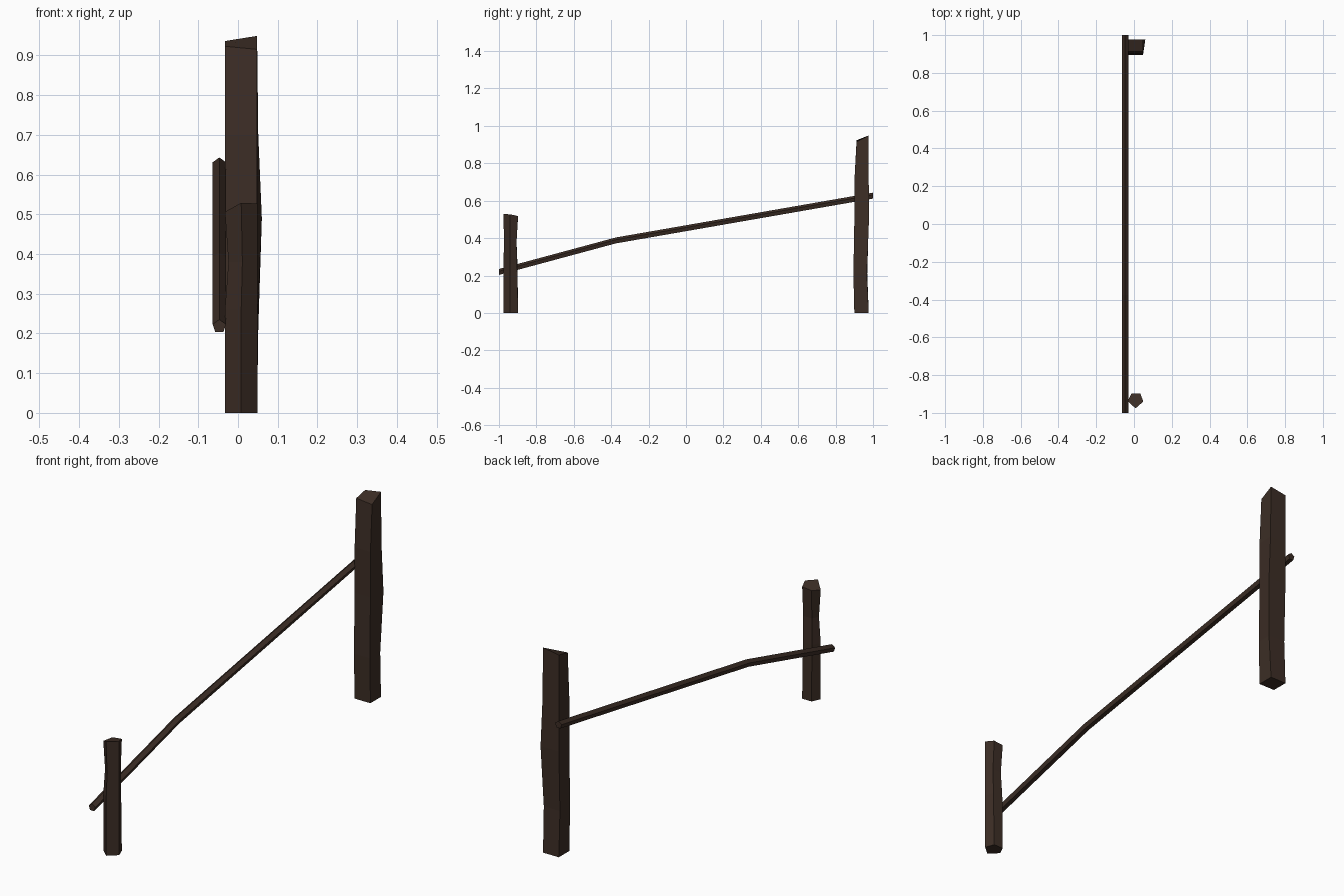
import bpy, bmesh, math

if "Cube" in bpy.data.objects:
    bpy.data.objects.remove(bpy.data.objects["Cube"])

wood = bpy.data.materials.new("dark_brown_wood")
wood.diffuse_color = (0.046, 0.027, 0.019, 1)
wood.use_nodes = True
wood.node_tree.nodes["Principled BSDF"].inputs["Base Color"].default_value = wood.diffuse_color


def loft(name, rings):
    """Skin a list of point rings into a closed flat-shaded solid."""
    bm = bmesh.new()
    loops = [[bm.verts.new(p) for p in ring] for ring in rings]
    n = len(loops[0])
    for a, b in zip(loops, loops[1:]):
        for i in range(n):
            j = (i + 1) % n
            bm.faces.new((a[i], a[j], b[j], b[i]))
    bm.faces.new(loops[0])
    bm.faces.new(loops[-1])
    bmesh.ops.recalc_face_normals(bm, faces=bm.faces)
    mesh = bpy.data.meshes.new(name)
    bm.to_mesh(mesh)
    bm.free()
    mesh.materials.append(wood)
    obj = bpy.data.objects.new(name, mesh)
    bpy.context.collection.objects.link(obj)


def post(name, outline, levels):
    """Levels: (corner heights, corner offsets {corner: (dx, dy)})."""
    rings = []
    for heights, shift in levels:
        if not isinstance(heights, tuple):
            heights = (heights,) * len(outline)
        rings.append([(x + shift.get(i, (0, 0))[0], y + shift.get(i, (0, 0))[1], z)
                      for i, ((x, y), z) in enumerate(zip(outline, heights))])
    loft(name, rings)


# Tall four-sided post, bulging at the back right corner, slanted top
post("tall_post",
     [(-0.033, 0.90), (0.048, 0.90), (0.048, 0.977), (-0.033, 0.977)],
     [(0, {}),
      (0.21, {0: (0, -0.005), 1: (0, -0.005), 2: (0.003, -0.01), 3: (0, -0.008)}),
      (0.49, {2: (0.012, 0.001)}),
      (0.70, {2: (0.003, 0)}),
      ((0.923, 0.915, 0.949, 0.936), {0: (0, 0.012), 1: (0, 0.012)})])

# Short five-sided post with a slight waist
post("short_post",
     [(0.008, -0.976), (0.049, -0.94), (0.034, -0.898), (-0.014, -0.898), (-0.033, -0.938)],
     [(0, {}),
      (0.26, {2: (0, -0.005), 3: (0, -0.003)}),
      (0.38, {0: (0.003, 0.003), 2: (0, -0.008), 3: (0.004, -0.008), 4: (0.009, 0)}),
      ((0.529, 0.527, 0.518, 0.513, 0.506), {})])

# Five-sided rail with one bend, fixed to the left side of both posts
rail_path = [(-1, 0.2175), (-0.375, 0.386), (1, 0.6255)]
loft("rail", [[(-0.047 + 0.0175 * math.cos(a), y, z + 0.0175 * math.sin(a))
               for a in (math.radians(90 + 72 * k) for k in range(5))]
              for y, z in rail_path])
